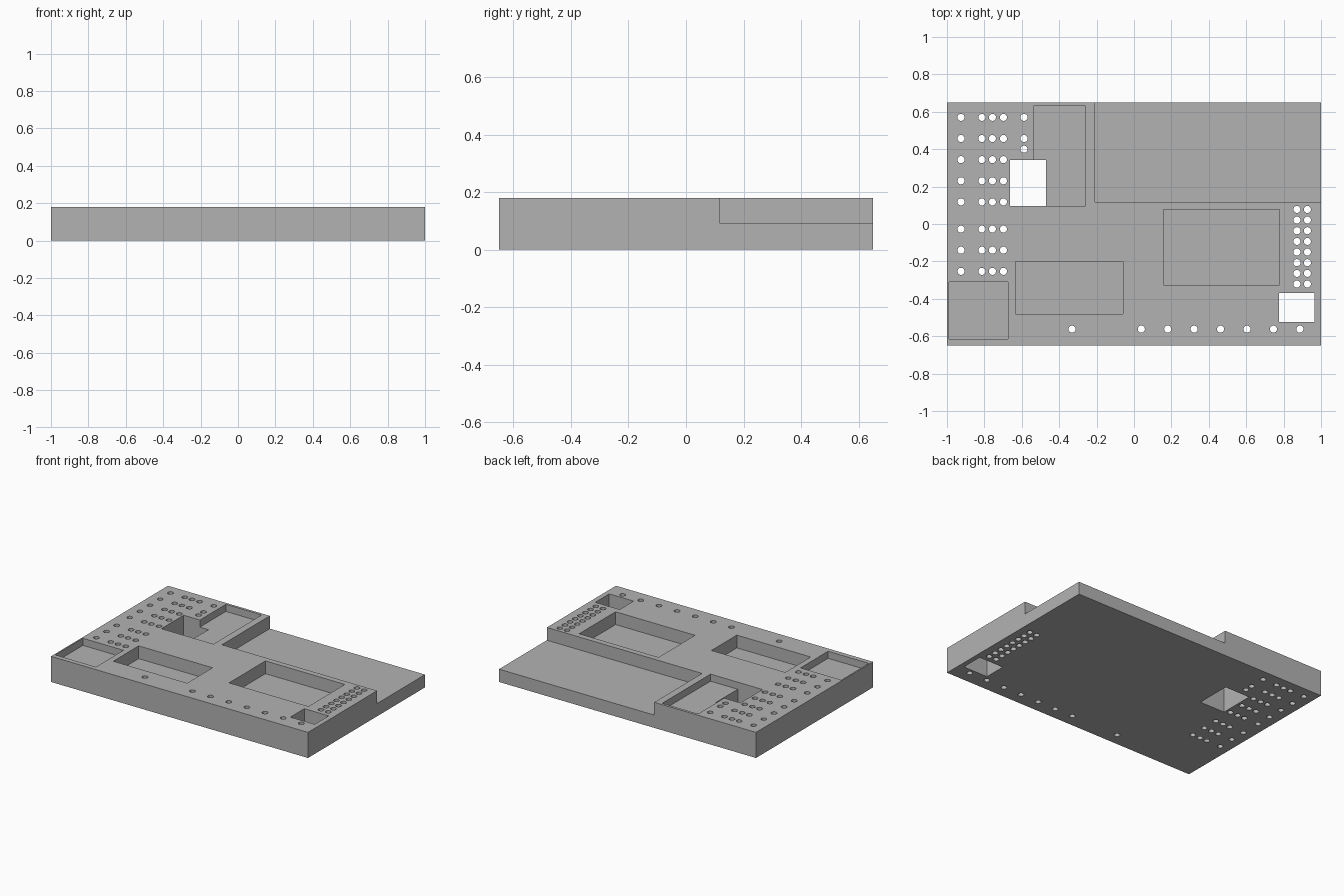
import bpy, bmesh
from mathutils import Matrix

old = bpy.data.objects.get("Cube")
if old:
    bpy.data.objects.remove(old, do_unlink=True)

HEIGHT = 0.18
BELOW, ABOVE = -0.1, 0.3

grey = bpy.data.materials.new("plain grey")
grey.use_nodes = True
colour = (0.45, 0.45, 0.45, 1)
grey.diffuse_color = colour
grey.node_tree.nodes["Principled BSDF"].inputs["Base Color"].default_value = colour


def add_box(bm, x0, x1, y0, y1, z0, z1):
    size = Matrix.Diagonal((x1 - x0, y1 - y0, z1 - z0, 1))
    place = Matrix.Translation(((x0 + x1) / 2, (y0 + y1) / 2, (z0 + z1) / 2))
    bmesh.ops.create_cube(bm, size=1, matrix=place @ size)


def add_pin_hole(bm, x, y):
    bmesh.ops.create_cone(bm, cap_ends=True, segments=24, radius1=0.019, radius2=0.019,
                          depth=ABOVE - BELOW,
                          matrix=Matrix.Translation((x, y, (ABOVE + BELOW) / 2)))


def finish(bm, name):
    mesh = bpy.data.meshes.new(name)
    bm.to_mesh(mesh)
    bm.free()
    mesh.materials.append(grey)
    obj = bpy.data.objects.new(name, mesh)
    bpy.context.collection.objects.link(obj)
    return obj


# Base block
bm = bmesh.new()
add_box(bm, -1, 1, -0.65, 0.65, 0, HEIGHT)
block = finish(bm, "base_block")

# Open step at the back corner and the shallow pockets
bm = bmesh.new()
add_box(bm, -0.208, 1.1, 0.118, 0.75, 0.09, ABOVE)
add_box(bm, 0.159, 0.777, -0.327, 0.078, 0.09, ABOVE)
add_box(bm, -0.633, -0.058, -0.482, -0.2, 0.09, ABOVE)
add_box(bm, -0.99, -0.674, -0.616, -0.31, 0.13, ABOVE)
add_box(bm, -0.537, -0.258, 0.096, 0.632, 0.13, ABOVE)
pockets = finish(bm, "pocket_cutter")

# Square openings and pin holes that go right through
bm = bmesh.new()
add_box(bm, -0.663, -0.47, 0.096, 0.343, BELOW, ABOVE)
add_box(bm, 0.775, 0.965, -0.525, -0.37, BELOW, ABOVE)
for start, count in ((0.57, 5), (-0.027, 3)):
    for row in range(count):
        for x in (-0.925, -0.813, -0.757, -0.698):
            add_pin_hole(bm, x, start - 0.113 * row)
for y in (0.57, 0.457, 0.4):
    add_pin_hole(bm, -0.588, y)
for row in range(8):
    for x in (0.871, 0.927):
        add_pin_hole(bm, x, 0.078 - 0.057 * row)
add_pin_hole(bm, -0.331, -0.562)
for i in range(7):
    add_pin_hole(bm, 0.039 + 0.1413 * i, -0.562)
openings = finish(bm, "opening_cutter")

# Cut the block
for cutter in (pockets, openings):
    cut = block.modifiers.new(cutter.name, 'BOOLEAN')
    cut.operation = 'DIFFERENCE'
    cut.solver = 'EXACT'
    cut.object = cutter
    cutter.hide_render = True
    cutter.hide_set(True)
